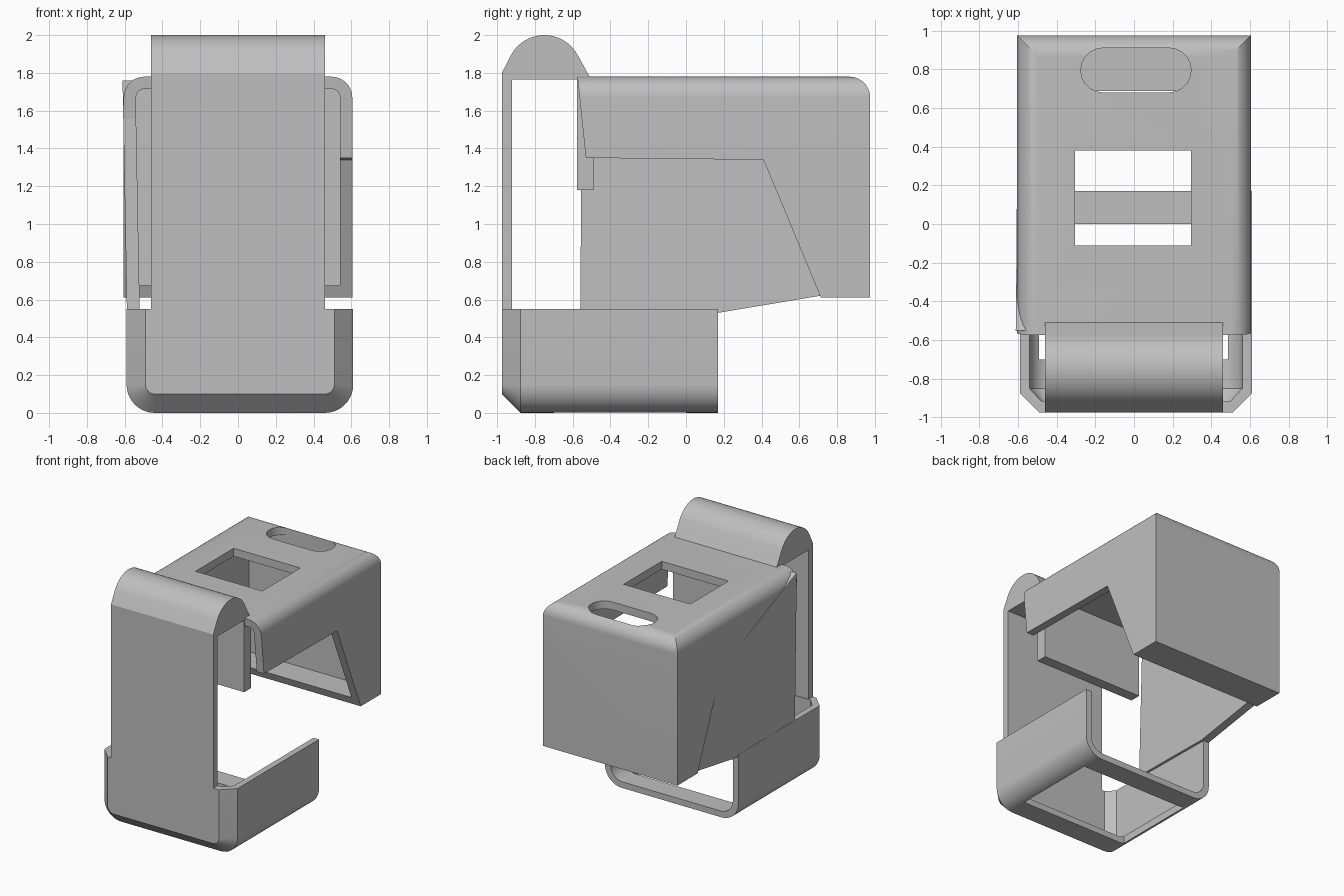
import bpy, bmesh
from math import cos, sin, radians

if "Cube" in bpy.data.objects:
    bpy.data.objects.remove(bpy.data.objects["Cube"], do_unlink=True)

GREY = (0.52, 0.52, 0.52, 1)
grey = bpy.data.materials.new("plain grey")
grey.diffuse_color = GREY
grey.use_nodes = True
grey.node_tree.nodes["Principled BSDF"].inputs["Base Color"].default_value = GREY


def loft(name, rings):
    """Solid through equal-length rings of points, capped at both ends."""
    bm = bmesh.new()
    loops = [[bm.verts.new(p) for p in ring] for ring in rings]
    n = len(loops[0])
    for a, b in zip(loops, loops[1:]):
        for i in range(n):
            j = (i + 1) % n
            bm.faces.new((a[i], a[j], b[j], b[i]))
    bm.faces.new(loops[0])
    bm.faces.new(loops[-1])
    bmesh.ops.recalc_face_normals(bm, faces=bm.faces)
    mesh = bpy.data.meshes.new(name)
    bm.to_mesh(mesh)
    bm.free()
    mesh.materials.append(grey)
    obj = bpy.data.objects.new(name, mesh)
    bpy.context.collection.objects.link(obj)
    return obj


def prism(name, pts, axis, lo, hi):
    """Extrude a flat outline along one axis."""
    place = {"x": lambda a, b, t: (t, a, b),
             "y": lambda a, b, t: (a, t, b),
             "z": lambda a, b, t: (a, b, t)}[axis]
    return loft(name, [[place(a, b, t) for a, b in pts] for t in (lo, hi)])


def box(name, x, y, z):
    return prism(name, [(x[0], y[0]), (x[1], y[0]), (x[1], y[1]), (x[0], y[1])], "z", *z)


def arc(cx, cy, r, start, end, steps=10):
    angles = [radians(start + (end - start) * i / steps) for i in range(steps + 1)]
    return [(cx + r * cos(a), cy + r * sin(a)) for a in angles]


def combine(obj, other, operation):
    """Apply a boolean and discard the helper."""
    other.hide_render = True
    mod = obj.modifiers.new("cut", "BOOLEAN")
    mod.operation = operation
    mod.solver = "EXACT"
    mod.object = other
    bpy.context.view_layer.objects.active = obj
    bpy.ops.object.modifier_apply(modifier=mod.name)
    bpy.data.objects.remove(other, do_unlink=True)


def arch(half, bottom, top, r):
    """Outline with rounded top corners."""
    return ([(-half, bottom), (half, bottom)] + arc(half - r, top - r, r, 0, 90)
            + arc(r - half, top - r, r, 90, 180))


def trough(half, bottom, top, r, y, cx=0.01):
    """Ring with rounded bottom corners at depth y."""
    pts = ([(half, top), (-half, top)] + arc(r - half, bottom + r, r, 180, 270)
           + arc(half - r, bottom + r, r, 270, 360))
    return [(cx + a, y, b) for a, b in pts]


# Upper housing: rounded along the sides and the back top edge
housing = prism("upper_housing", arch(0.605, 0.61, 1.78, 0.11), "y", -0.575, 0.975)
side = [(-0.8, 0.3), (0.975, 0.3)] + arc(0.865, 1.67, 0.11, 0, 90) + [(-0.8, 1.78)]
combine(housing, prism("back_rounding", side, "x", -1, 1), "INTERSECT")
combine(housing, prism("cavity", arch(0.54, 0.675, 1.715, 0.045), "y", -1, 0.91), "DIFFERENCE")

# Side notches, with the slanted front lip
notch = [(-1, 0.5), (0.76, 0.5), (0.41, 1.34), (-0.53, 1.35), (-0.575, 1.78), (-1, 1.78)]
combine(housing, prism("notch", notch, "x", -1, 1), "DIFFERENCE")

# Openings in the top: window and rounded slot
combine(housing, box("window", (-0.305, 0.295), (-0.11, 0.38), (1.5, 2)), "DIFFERENCE")
slot = arc(0.18, 0.795, 0.115, -90, 90) + arc(-0.16, 0.795, 0.115, 90, 270)
combine(housing, prism("slot", slot, "z", 1.5, 2), "DIFFERENCE")

# Lower cradle: trough with chamfered front, hollowed, with an open floor
cradle = loft("lower_cradle", [trough(0.5, 0.1, 0.55, 0.05, -0.975),
                               trough(0.6, 0, 0.55, 0.15, -0.875),
                               trough(0.6, 0, 0.55, 0.15, 0.17)])
hollow = loft("cradle_hollow", [trough(0.49, 0.11, 0.7, 0.05, -0.915),
                                trough(0.55, 0.05, 0.7, 0.11, -0.85),
                                trough(0.55, 0.05, 0.7, 0.11, 0.3)])
combine(cradle, hollow, "DIFFERENCE")
combine(cradle, box("floor_opening", (-0.49, 0.485), (-0.7, 0), (-0.2, 0.3)), "DIFFERENCE")

# Front strap with its rounded cap and the plate hanging behind it
strap = box("front_strap", (-0.46, 0.46), (-0.975, -0.92), (0.55, 1.765))
cap_outline = ([(-0.575, 1.765), (-0.51, 1.78)] + arc(-0.75, 1.8, 0.2, 30, 150, 20)
               + [(-0.975, 1.8), (-0.975, 1.765)])
cap = prism("strap_cap", cap_outline, "x", -0.46, 0.46)
plate = box("hanging_plate", (-0.46, 0.46), (-0.578, -0.49), (1.18, 1.77))

# Slightly leaning side panel joining housing and cradle
panel_outline = [(-0.56, 0.54), (0.17, 0.53), (0.71, 0.62), (0.41, 1.34), (-0.55, 1.76)]
outer = [(-0.588 - 0.019 * (z - 0.53), y, z) for y, z in panel_outline]
inner = [(x + 0.068, y, z) for x, y, z in outer]
panel = loft("side_panel", [outer, inner])

# Smooth the rounded parts, keep edges sharp
for obj in (housing, cradle, cap, strap, plate, panel):
    bpy.ops.object.select_all(action="DESELECT")
    obj.select_set(True)
    bpy.context.view_layer.objects.active = obj
    bpy.ops.object.shade_smooth_by_angle(angle=radians(25))
